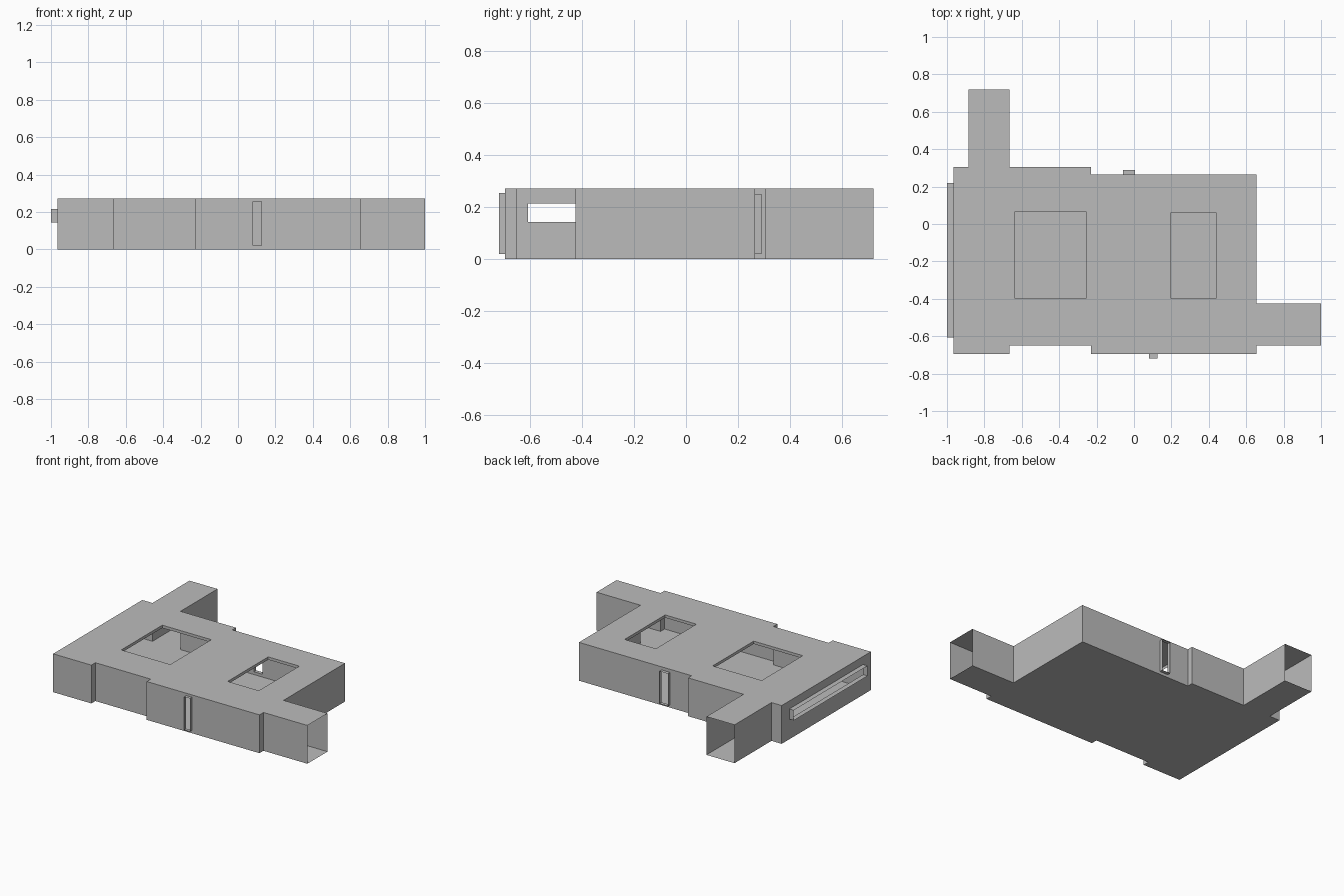
import bpy
import bmesh
from mathutils import Vector

if "Cube" in bpy.data.objects:
    bpy.data.objects.remove(bpy.data.objects["Cube"], do_unlink=True)

HEIGHT = 0.272
RIM_DEPTH = 0.02

grey = bpy.data.materials.new("plain grey")
grey.use_nodes = True
grey.diffuse_color = (0.5, 0.5, 0.5, 1)
grey.node_tree.nodes["Principled BSDF"].inputs["Base Color"].default_value = (0.5, 0.5, 0.5, 1)


def finish(name, bm):
    mesh = bpy.data.meshes.new(name)
    bm.to_mesh(mesh)
    bm.free()
    mesh.materials.append(grey)
    bpy.context.collection.objects.link(bpy.data.objects.new(name, mesh))


def add_panel(bm, loops, outward):
    """Flat sheet: the first loop is its outline, the others are holes."""
    edges = []
    for loop in loops:
        verts = [bm.verts.new(p) for p in loop]
        edges += [bm.edges.new((verts[i - 1], v)) for i, v in enumerate(verts)]
    made = bmesh.ops.triangle_fill(bm, edges=edges, use_beauty=True, normal=outward)
    for face in [g for g in made["geom"] if isinstance(g, bmesh.types.BMFace)]:
        face.normal_update()
        if face.normal.dot(outward) < 0:
            face.normal_flip()


def sleeve(name, loop, offset, face_out):
    """Thin open sleeve swept from a loop along an offset."""
    bm = bmesh.new()
    centre = sum(loop, Vector()) / len(loop)
    for i, b in enumerate(loop):
        a = loop[i - 1]
        face = bm.faces.new([bm.verts.new(p) for p in (a, b, b + offset, a + offset)])
        face.normal_update()
        points_out = face.normal.dot((a + b) / 2 - centre) > 0
        if points_out != face_out:
            face.normal_flip()
    bmesh.ops.remove_doubles(bm, verts=bm.verts, dist=0.0001)
    finish(name, bm)


def rect(a0, a1, b0, b1, place):
    return [place(a, b) for a, b in ((a0, b0), (a1, b0), (a1, b1), (a0, b1))]


# Floor plan, counter-clockwise, with two corridor stubs
plan = [(-0.965, -0.695), (-0.665, -0.695), (-0.665, -0.65), (-0.23, -0.65),
        (-0.23, -0.695), (0.655, -0.695), (0.655, -0.65), (1, -0.65),
        (1, -0.425), (0.655, -0.425), (0.655, 0.265), (-0.23, 0.265),
        (-0.23, 0.305), (-0.665, 0.305), (-0.665, 0.72), (-0.885, 0.72),
        (-0.885, 0.305), (-0.965, 0.305)]
open_ends = (7, 14)
windows = {4: ("front_window_frame", (0.08, 0.125, 0.02, 0.255), 0.023),
           10: ("back_window_frame", (-0.06, 0.005, 0.02, 0.25), 0.025),
           17: ("side_window_frame", (-0.608, 0.22, 0.143, 0.215), 0.035)}

# Floor
bm = bmesh.new()
add_panel(bm, [[Vector((x, y, 0)) for x, y in plan]], Vector((0, 0, -1)))
finish("floor", bm)

# Roof with two skylights and their rims
skylights = [rect(*r, lambda x, y: Vector((x, y, HEIGHT)))
             for r in ((-0.64, -0.255, -0.395, 0.065), (0.195, 0.44, -0.395, 0.06))]
bm = bmesh.new()
add_panel(bm, [[Vector((x, y, HEIGHT)) for x, y in plan]] + skylights, Vector((0, 0, 1)))
finish("roof", bm)
for side, loop in zip(("large", "small"), skylights):
    sleeve(side + "_skylight_rim", loop, Vector((0, 0, -RIM_DEPTH)), False)

# Walls, left open at the corridor ends, with framed window slots
bm = bmesh.new()
for i, (x0, y0) in enumerate(plan):
    if i in open_ends:
        continue
    x1, y1 = plan[(i + 1) % len(plan)]
    outward = Vector((y1 - y0, x0 - x1, 0)).normalized()
    loops = [[Vector(p) for p in ((x0, y0, 0), (x1, y1, 0), (x1, y1, HEIGHT), (x0, y0, HEIGHT))]]
    if i in windows:
        name, opening, depth = windows[i]
        along_x = y0 == y1
        hole = rect(*opening, lambda a, z: Vector((a, y0, z) if along_x else (x0, a, z)))
        loops.append(hole)
        sleeve(name, hole, outward * depth, True)
    add_panel(bm, loops, outward)
bmesh.ops.remove_doubles(bm, verts=bm.verts, dist=0.0001)
finish("walls", bm)
